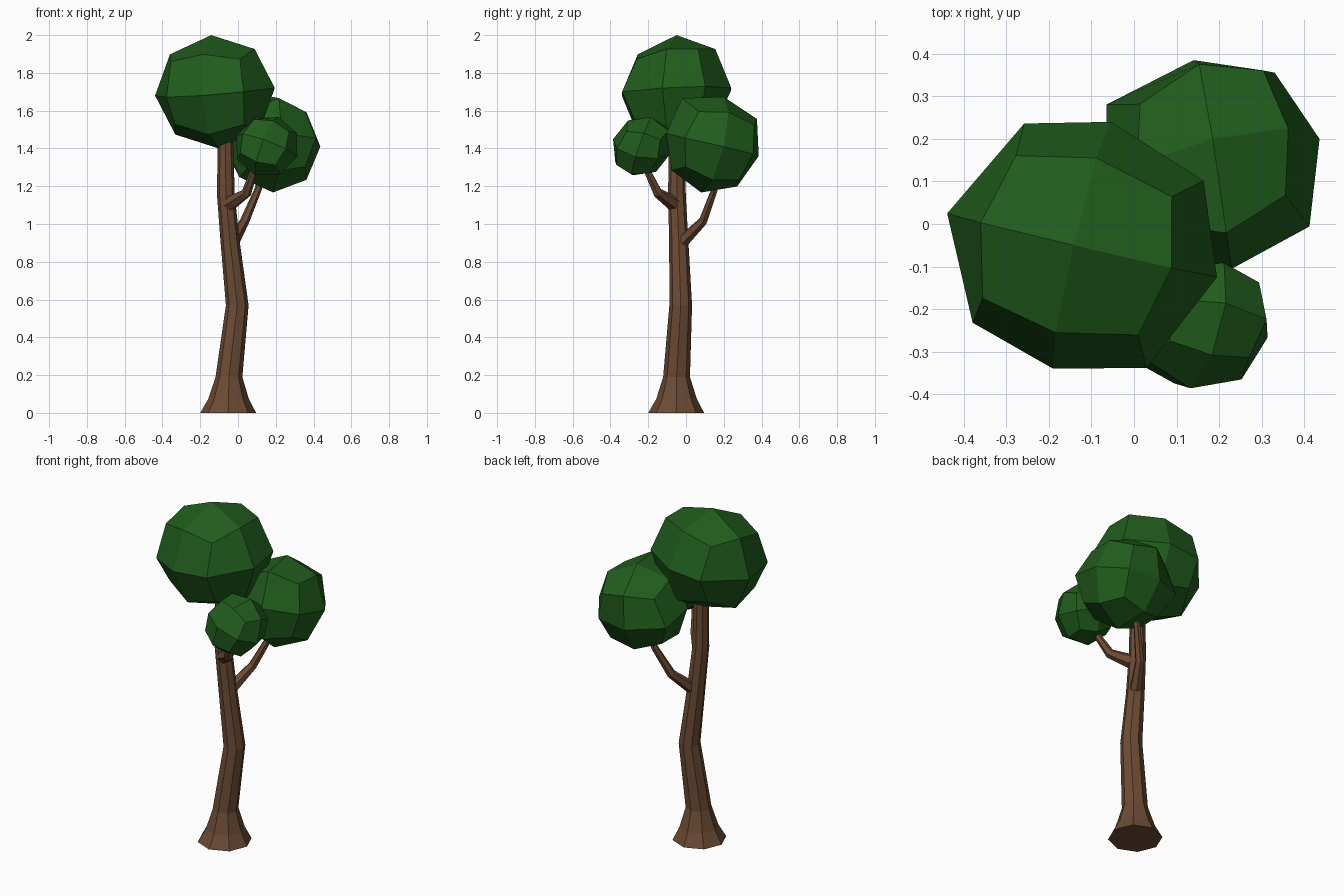
import bpy, bmesh, math
from mathutils import Vector, Matrix

if "Cube" in bpy.data.objects:
    bpy.data.objects.remove(bpy.data.objects["Cube"])


def material(name, color):
    m = bpy.data.materials.new(name)
    m.diffuse_color = (*color, 1)
    m.use_nodes = True
    m.node_tree.nodes["Principled BSDF"].inputs["Base Color"].default_value = m.diffuse_color
    return m


BARK = material("bark", (0.15, 0.07, 0.035))
LEAF = material("leaf", (0.015, 0.108, 0.012))


def finish(name, bm, mat):
    bmesh.ops.recalc_face_normals(bm, faces=bm.faces)
    me = bpy.data.meshes.new(name)
    bm.to_mesh(me)
    bm.free()
    me.materials.append(mat)
    ob = bpy.data.objects.new(name, me)
    bpy.context.collection.objects.link(ob)
    return ob


def limb(name, path, sides, level=False):
    """Loft rings along (x, y, z, radius) points; level keeps rings horizontal."""
    bm = bmesh.new()
    pts = [Vector(p[:3]) for p in path]
    rings = []
    for i, p in enumerate(path):
        d = pts[min(i + 1, len(pts) - 1)] - pts[max(i - 1, 0)]
        rot = Matrix() if level else Vector((0, 0, 1)).rotation_difference(d).to_matrix().to_4x4()
        ring = []
        for k in range(sides):
            a = 2 * math.pi * k / sides
            ring.append(bm.verts.new(pts[i] + rot @ Vector((p[3] * math.cos(a), p[3] * math.sin(a), 0))))
        rings.append(ring)
    for a, b in zip(rings, rings[1:]):
        for k in range(sides):
            n = (k + 1) % sides
            bm.faces.new((a[k], a[n], b[n], b[k]))
    bm.faces.new(rings[0])
    bm.faces.new(rings[-1])
    return finish(name, bm, BARK)


def crown(name, center, u, v, w, nudges={}):
    """Faceted ball: a once-divided cube rounded along three axes, a few corners nudged."""
    bm = bmesh.new()
    bmesh.ops.create_cube(bm, size=2)
    bmesh.ops.subdivide_edges(bm, edges=bm.edges[:], cuts=1, use_grid_fill=True)
    axes = Matrix((u, v, w)).transposed()
    for vert in bm.verts:
        key = tuple(round(c) for c in vert.co)
        vert.co = Vector(center) + axes @ vert.co.normalized() + Vector(nudges.get(key, (0, 0, 0)))
    return finish(name, bm, LEAF)


# Trunk with flared foot
limb("trunk", [(-0.052, -0.052, 0, 0.148), (-0.05, -0.05, 0.075, 0.107),
               (-0.048, -0.05, 0.19, 0.071), (-0.004, -0.028, 0.57, 0.06),
               (-0.041, -0.038, 0.9, 0.051), (-0.064, -0.048, 1.15, 0.047),
               (-0.068, -0.05, 1.55, 0.039)], 8, level=True)

# Branches
limb("back_branch", [(-0.025, -0.015, 0.91, 0.035), (0.035, 0.09, 1.015, 0.025),
                     (0.105, 0.15, 1.18, 0.019), (0.14, 0.16, 1.3, 0.016)], 6)
limb("front_branch", [(-0.05, -0.06, 1.105, 0.042), (0.045, -0.15, 1.165, 0.027),
                      (0.08, -0.2, 1.27, 0.02), (0.1, -0.22, 1.35, 0.016)], 6)

# Foliage
crown("top_foliage", (-0.122, -0.05, 1.7),
      (0.317, -0.075, 0.02), (0.068, 0.29, 0.02), (-0.02, 0, 0.3),
      {(-1, 1, 0): (0.04, 0.028, 0), (1, -1, 0): (-0.025, -0.03, 0),
       (-1, -1, 0): (0.015, -0.03, 0), (1, 1, 0): (0.013, 0, 0),
       (1, 1, 1): (0, -0.01, 0.03), (-1, -1, 1): (0, 0, 0.01), (-1, 1, 1): (0, 0, 0.01),
       (-1, -1, -1): (0, 0, 0.025), (-1, 1, -1): (0, 0, 0.02)})
crown("back_foliage", (0.185, 0.14, 1.42),
      (0.251, 0.06, -0.01), (-0.045, 0.245, -0.06), (0, 0.06, 0.253),
      {(-1, 1, 0): (-0.04, 0.01, 0), (1, -1, 0): (0.018, -0.015, 0),
       (0, -1, 1): (0, -0.03, 0.025), (0, 1, 1): (0, 0.02, 0), (1, 1, 1): (0, 0.01, 0)})
crown("front_foliage", (0.153, -0.233, 1.412),
      (0.161, -0.034, -0.056), (0.02, 0.153, -0.037), (0.063, 0.047, 0.154))
